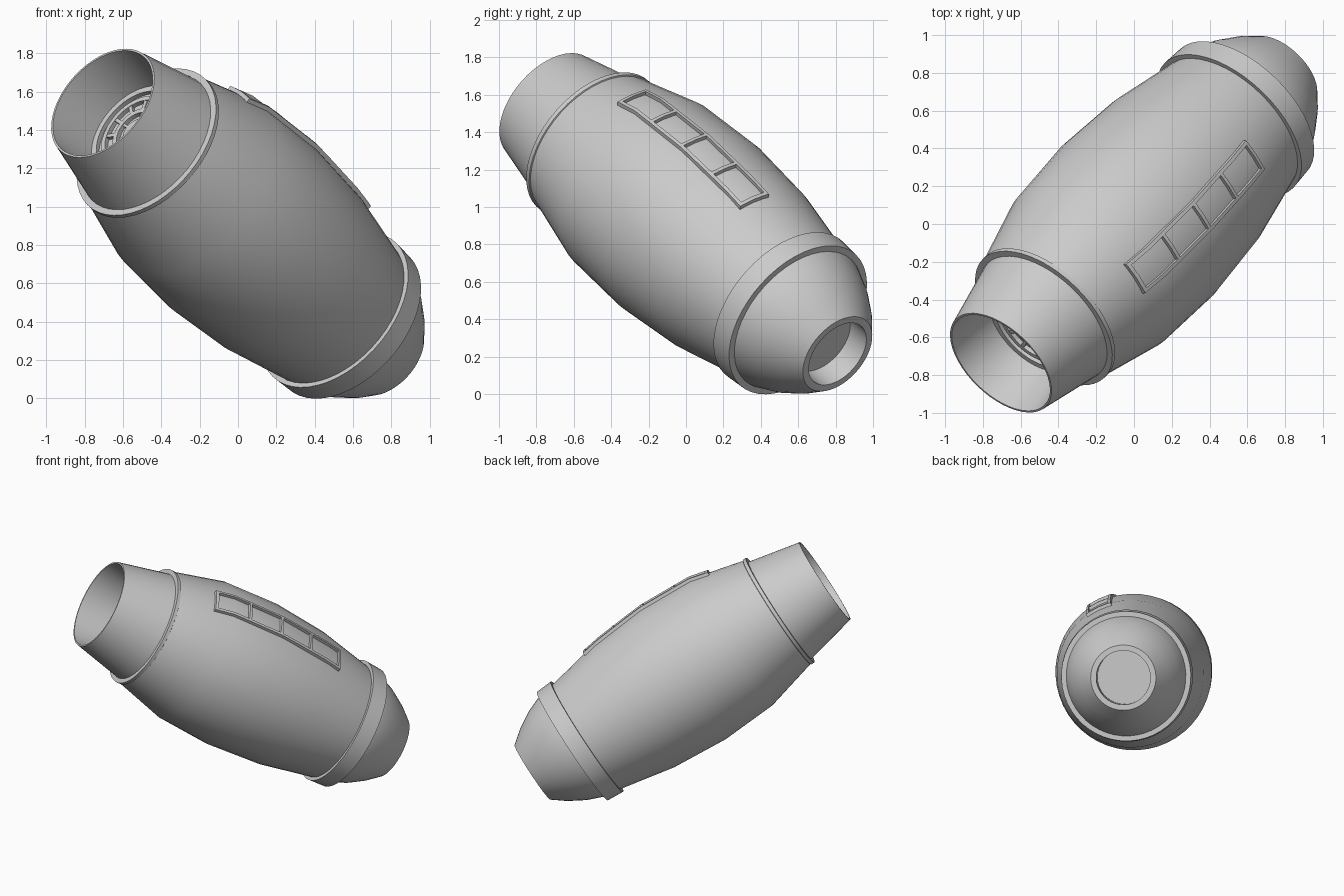
import bpy, bmesh, math
from mathutils import Vector, Matrix

if "Cube" in bpy.data.objects:
    bpy.data.objects.remove(bpy.data.objects["Cube"])

# Local frame: z runs along the barrel (mouth -> tail), x points at the window strip
MOUTH = Vector((-0.705, -0.735, 1.54))
TAIL = Vector((0.78, 0.81, 0.215))
Z = (TAIL - MOUTH).normalized()
X = Vector((0.621, 0.073, 0.779))
X = (X - Z * X.dot(Z)).normalized()
Y = Z.cross(X)
FRAME = Matrix((X, Y, Z)).transposed().to_4x4()
FRAME.translation = MOUTH


def finish(name, bm, angle=20):
    bmesh.ops.remove_doubles(bm, verts=bm.verts, dist=1e-5)
    bmesh.ops.recalc_face_normals(bm, faces=bm.faces)
    bm.transform(FRAME)
    me = bpy.data.meshes.new(name)
    bm.to_mesh(me)
    bm.free()
    ob = bpy.data.objects.new(name, me)
    bpy.context.collection.objects.link(ob)
    bpy.ops.object.select_all(action='DESELECT')
    ob.select_set(True)
    bpy.context.view_layer.objects.active = ob
    bpy.ops.object.shade_smooth_by_angle(angle=math.radians(angle))
    return ob


def lathe(name, profile, closed=False, seg=48):
    """Spin (along, radius) points around the barrel axis."""
    bm = bmesh.new()
    vs = [bm.verts.new((r, 0, t)) for t, r in profile]
    es = [bm.edges.new(p) for p in zip(vs, vs[1:])]
    if closed:
        es.append(bm.edges.new((vs[-1], vs[0])))
    bmesh.ops.spin(bm, geom=vs + es, cent=(0, 0, 0), axis=(0, 0, 1),
                   angle=math.tau, steps=seg, use_merge=True)
    return finish(name, bm)


def ring(name, t0, t1, r0, r1):
    return lathe(name, [(t0, r0), (t0, r1), (t1, r1), (t1, r0)], True)


# Main shell
BODY = [(0.40, 0.44), (0.81, 0.543), (1.225, 0.563), (1.64, 0.53), (2.06, 0.447)]
lathe("barrel_body", BODY)
lathe("front_collar", [(0.385, 0.40), (0.385, 0.45), (0.41, 0.45), (0.42, 0.43)], True)
lathe("rear_band", [(2.05, 0.42), (2.05, 0.475), (2.175, 0.467), (2.175, 0.42)], True)

# Flared mouth tube with its bore and floor
lathe("mouth_tube", [(0.39, 0.417), (0, 0.333), (0, 0.322), (0.31, 0.28), (0.31, 0)])

# Rounded tail with a round recess
lathe("tail_cap", [(2.16, 0.433), (2.18, 0.43), (2.30, 0.382), (2.42, 0.312), (2.52, 0.235),
                   (2.52, 0.195), (2.38, 0.195), (2.38, 0)])

# Grille at the bottom of the mouth: rings, hub and spokes
ring("grille_outer_ring", 0.285, 0.312, 0.25, 0.281)
ring("grille_middle_ring", 0.285, 0.312, 0.195, 0.22)
ring("grille_inner_ring", 0.285, 0.312, 0.12, 0.145)
lathe("grille_hub", [(0.312, 0.08), (0.285, 0.08), (0.285, 0)])
bm = bmesh.new()
for i in range(12):
    m = (Matrix.Rotation(math.tau * i / 12, 4, 'Z') @ Matrix.Translation((0.17, 0, 0.30))
         @ Matrix.Diagonal((0.06, 0.02, 0.025, 1)))
    bmesh.ops.create_cube(bm, size=1, matrix=m)
for i in range(6):
    m = (Matrix.Rotation(math.tau * (i + 0.5) / 6, 4, 'Z') @ Matrix.Translation((0.10, 0, 0.30))
         @ Matrix.Diagonal((0.05, 0.015, 0.022, 1)))
    bmesh.ops.create_cube(bm, size=1, matrix=m)
finish("grille_spokes", bm)


# Strip of four windows that hugs the body
def body_radius(t):
    for (a, ra), (b, rb) in zip(BODY, BODY[1:]):
        if t <= b:
            return ra + (rb - ra) * (t - a) / (b - a)


T0, T1, W, BAR, LIFT = 0.665, 1.735, 0.097, 0.02, 0.022
pitch = (T1 - T0 - BAR) / 4
rows = []                                   # (position, is this row a crossbar)
for k in range(4):
    a = T0 + k * pitch
    rows += [(a, True), (a + BAR, False), (a + (pitch + BAR) / 2, False)]
rows += [(T1 - BAR, True), (T1, True)]
cols = [-W, -W + BAR, 0, W - BAR, W]

bm = bmesh.new()
grid = [[[bm.verts.new((math.sqrt((body_radius(t) + h) ** 2 - s * s), s, t)) for s in cols]
         for t, _ in rows] for h in (-0.01, LIFT)]


def solid(i, j):
    return (0 <= i < len(rows) - 1 and 0 <= j < 4) and (rows[i][1] or j in (0, 3))


for i in range(len(rows) - 1):
    for j in range(4):
        if not solid(i, j):
            continue
        corners = [(i, j), (i + 1, j), (i + 1, j + 1), (i, j + 1)]
        for layer in grid:
            bm.faces.new([layer[a][b] for a, b in corners])
        # side walls where the neighbouring cell is open
        nbrs = [(i, j - 1), (i + 1, j), (i, j + 1), (i - 1, j)]
        for n, (p, q) in zip(nbrs, zip(corners, corners[1:] + corners[:1])):
            if not solid(*n):
                bm.faces.new([grid[0][p[0]][p[1]], grid[0][q[0]][q[1]],
                              grid[1][q[0]][q[1]], grid[1][p[0]][p[1]]])
finish("window_frame", bm, 30)
